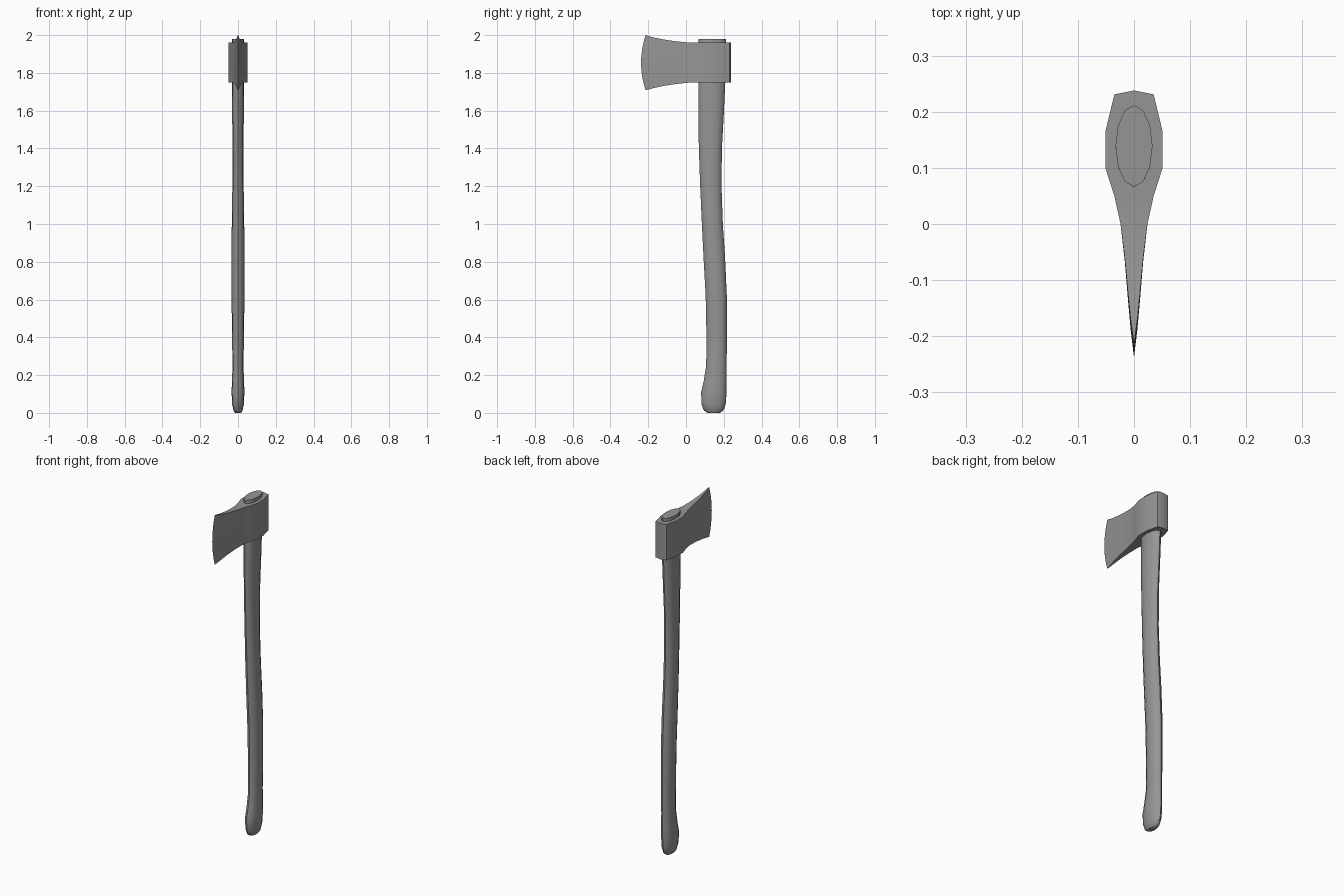
import bpy, bmesh, math

cube = bpy.data.objects.get("Cube")
if cube:
    bpy.data.objects.remove(cube, do_unlink=True)

grey = bpy.data.materials.new("plain_grey")
grey.use_nodes = True
COLOUR = (0.3, 0.3, 0.3, 1)
grey.diffuse_color = COLOUR
grey.node_tree.nodes["Principled BSDF"].inputs["Base Color"].default_value = COLOUR


def bridge(bm, a, b):
    """Join two closed rings of equal length with quads."""
    n = len(a)
    for i in range(n):
        bm.faces.new((a[i], a[(i + 1) % n], b[(i + 1) % n], b[i]))


def finish(bm, name, angle):
    bmesh.ops.recalc_face_normals(bm, faces=bm.faces[:])
    mesh = bpy.data.meshes.new(name)
    bm.to_mesh(mesh)
    bm.free()
    mesh.materials.append(grey)
    obj = bpy.data.objects.new(name, mesh)
    bpy.context.collection.objects.link(obj)
    bpy.ops.object.select_all(action="DESELECT")
    obj.select_set(True)
    bpy.context.view_layer.objects.active = obj
    bpy.ops.object.shade_smooth_by_angle(angle=math.radians(angle))


# Handle: oval rings as (height, front y, back y, half width)
SIDES = 12
sections = [
    (0.0, 0.115, 0.180, 0.016), (0.012, 0.095, 0.198, 0.024),
    (0.045, 0.082, 0.210, 0.031), (0.11, 0.080, 0.215, 0.034),
    (0.17, 0.094, 0.215, 0.032), (0.25, 0.107, 0.215, 0.029),
    (0.42, 0.108, 0.217, 0.032), (0.62, 0.104, 0.216, 0.034),
    (0.82, 0.093, 0.207, 0.034), (1.0, 0.084, 0.195, 0.033),
    (1.2, 0.075, 0.188, 0.030), (1.4, 0.068, 0.190, 0.029),
    (1.58, 0.065, 0.200, 0.031), (1.75, 0.065, 0.208, 0.033),
    (1.98, 0.066, 0.212, 0.033),
]
bm = bmesh.new()
rings = []
for z, front, back, half in sections:
    mid, depth = (front + back) / 2, (back - front) / 2
    rings.append([bm.verts.new((half * math.sin(math.tau * k / SIDES),
                                mid + depth * math.cos(math.tau * k / SIDES), z))
                  for k in range(SIDES)])
for low, high in zip(rings, rings[1:]):
    bridge(bm, low, high)
bm.faces.new(rings[0])
bm.faces.new(rings[-1])
finish(bm, "handle", 40)

# Axe head: stations from poll to cutting edge as (y, half width, bottom, top)
stations = [
    (0.238, 0, 1.75, 1.96), (0.231, 0.035, 1.75, 1.96),
    (0.165, 0.051, 1.75, 1.96), (0.10, 0.051, 1.75, 1.96),
    (0.05, 0.035, 1.75, 1.96), (0.0, 0.024, 1.747, 1.962),
    (-0.06, 0.0165, 1.740, 1.968), (-0.12, 0.011, 1.731, 1.977),
    (-0.17, 0.006, 1.720, 1.987), (-0.214, 0, 1.708, 2.0),
]
ROWS = 8
BULGE = 0.024
last = len(stations) - 1
bm = bmesh.new()
rings = []
for r in range(ROWS + 1):
    t = r / ROWS
    bow = BULGE * (1 - (2 * t - 1) ** 2)
    right, left = [], []
    for i, (y, half, bottom, top) in enumerate(stations):
        z = bottom + (top - bottom) * t
        y -= bow * max(0, (i - 5) / (last - 5))
        right.append(bm.verts.new((half, y, z)))
        if half:
            left.append(bm.verts.new((-half, y, z)))
    rings.append(right + left[::-1])
for low, high in zip(rings, rings[1:]):
    bridge(bm, low, high)

# Top and bottom of the head: strips between the two mirrored sides
for ring in (rings[0], rings[-1]):
    n = len(ring)
    bm.faces.new((ring[0], ring[1], ring[-1]))
    for i in range(1, last - 1):
        bm.faces.new((ring[i], ring[i + 1], ring[n - i - 1], ring[n - i]))
    bm.faces.new((ring[last - 1], ring[last], ring[last + 1]))
finish(bm, "axe_head", 30)
